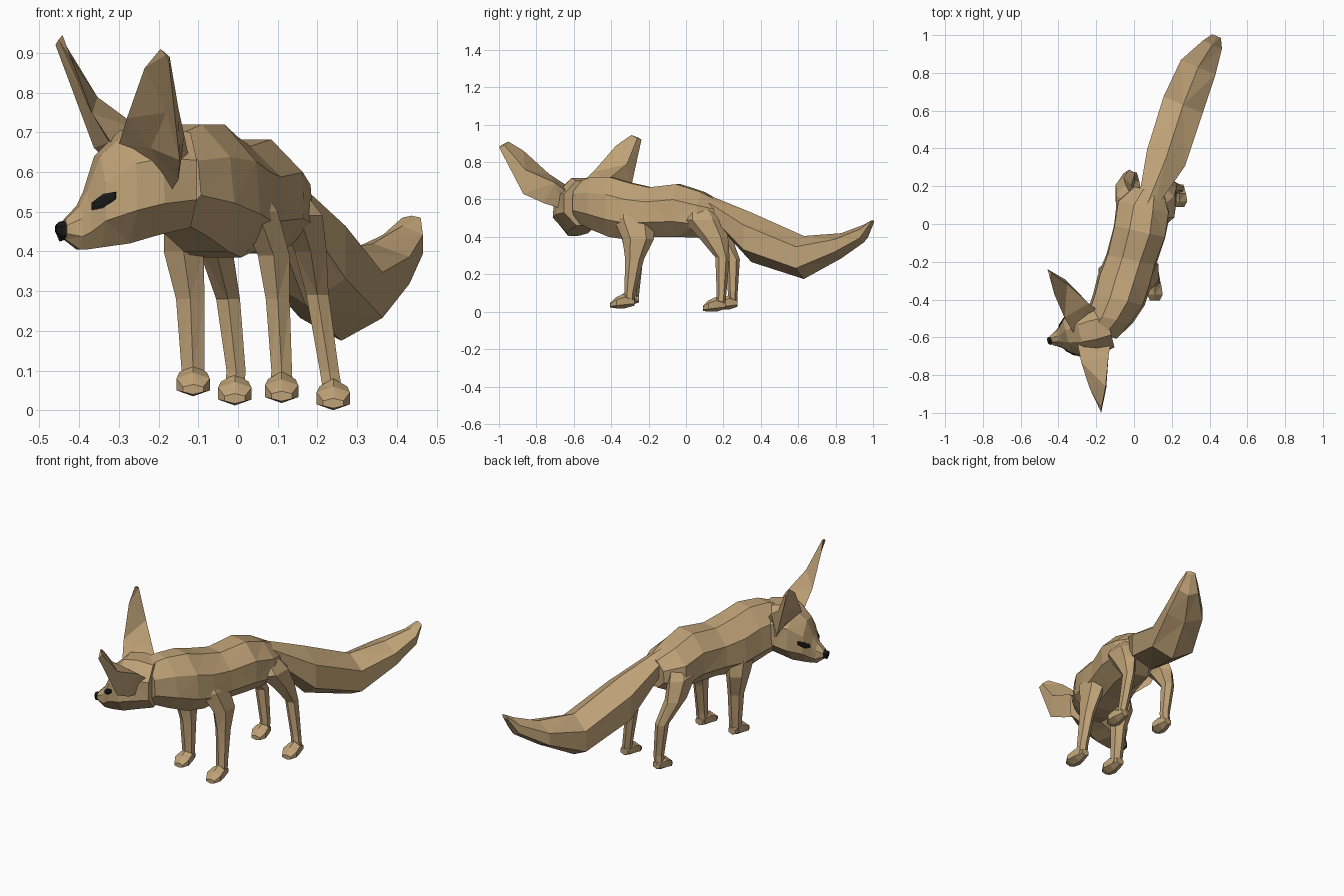
import bpy, bmesh, math
from mathutils import Vector as V

def material(name, col):
    m = bpy.data.materials.new(name)
    m.diffuse_color = (*col, 1)
    return m

TAN = material("tan fur", (.52, .36, .185))
BLACK = material("black", (.01, .01, .01))

def skin(name, rings, mat=TAN):
    """Close a stack of equal-sized point rings into one flat-shaded solid."""
    bm = bmesh.new()
    rows = [[bm.verts.new(p) for p in r] for r in rings]
    n = len(rows[0])
    for a, b in zip(rows, rows[1:]):
        for i in range(n):
            j = (i + 1) % n
            bm.faces.new((a[i], a[j], b[j], b[i]))
    bm.faces.new(rows[0][::-1])
    bm.faces.new(rows[-1])
    bmesh.ops.triangulate(bm, faces=[f for f in bm.faces if len(f.verts) == 4])
    bmesh.ops.recalc_face_normals(bm, faces=bm.faces)
    me = bpy.data.meshes.new(name)
    bm.to_mesh(me)
    bm.free()
    me.materials.append(mat)
    ob = bpy.data.objects.new(name, me)
    bpy.context.collection.objects.link(ob)
    return ob

def ring(c, u, v, n, taper=0):
    """Polygon ring filling half-axes u and v; taper narrows its +v side."""
    k = [2 * math.pi * (i + .5) / n for i in range(n)]
    su = 1 / math.cos(math.pi / n)
    sv = su if n == 8 else 1
    return [V(c) + V(u) * math.cos(a) * su * (1 - taper * max(0, math.sin(a)))
            + V(v) * math.sin(a) * sv for a in k]

def loft(name, secs, across, n=8, mat=TAN):
    """Upright rings: (x, y, z low, z high, half width, optional taper)."""
    rings = [ring((x, y, (lo + hi) / 2), V(across) * w, (0, 0, (hi - lo) / 2), n, *t)
             for x, y, lo, hi, w, *t in secs]
    return skin(name, rings, mat)

# Body and neck
loft("body", [
    (-.19, -.585, .48, .69, .10, .2),
    (-.13, -.50, .44, .72, .125, .25),
    (-.08, -.40, .40, .72, .14, .2),
    (-.05, -.30, .385, .69, .145, .2),
    (-.015, -.19, .40, .665, .135, .15),
    (.03, -.04, .40, .682, .14, .05),
    (.05, .09, .395, .64, .145, .15),
    (.08, .18, .44, .59, .085, .2)], (.97, -.22, 0))

# Tail
loft("tail", [
    (.06, .08, .56, .64, .045),
    (.17, .35, .265, .53, .11),
    (.26, .63, .175, .405, .113),
    (.34, .83, .285, .42, .10),
    (.415, .95, .37, .465, .055),
    (.437, .995, .47, .49, .025)], (.92, -.38, 0), 6)

# Head, turned to one side
O = V((-.17, -.55, 0))
F = V((-.97, -.24, 0)).normalized()
S = V((-F.y, F.x, 0))

def along(rows):
    return [(*(O + F * d).xy, lo, hi, *w) for d, lo, hi, *w in rows]

loft("head", along([
    (-.04, .46, .70, .115),
    (.05, .44, .715, .138, .1),
    (.12, .42, .705, .138, .2),
    (.19, .41, .64, .095, .2),
    (.222, .405, .55, .06, .2),
    (.24, .405, .515, .045, .2),
    (.275, .43, .48, .026)]), S)
loft("nose", along([(.27, .43, .478, .022), (.288, .425, .475, .021),
                    (.297, .445, .468, .012)]), S, 6, BLACK)

# Eyes
for side, label in ((1, "right"), (-1, "left")):
    c = O + F * .192 + S * side * .082 + V((0, 0, .527))
    axis = (F - S * side * .9).normalized()
    out = (S * side + F * .9).normalized()
    slant = axis * .034 - V((0, 0, .014))
    skin(label + "_eye", [ring(c + out * t, slant * k, (0, 0, .018 * k), 6)
                          for t, k in ((-.02, 1), (.006, 1), (.009, .6))], BLACK)

# Ears: one cupped blade, reflected across the head's tilted mid plane
N = V((.285, -.76, -.04)).normalized()
MID = V((-.318, -.62, .91))
EAR = [
    [(-.30, -.63, .67), (-.25, -.64, .62), (-.17, -.66, .55), (-.12, -.61, .62)],
    [(-.28, -.73, .735), (-.22, -.73, .66), (-.15, -.76, .58), (-.135, -.70, .69)],
    [(-.235, -.87, .862), (-.18, -.87, .75), (-.147, -.87, .63), (-.15, -.86, .76)],
    [(-.195, -.95, .91), (-.182, -.98, .895), (-.174, -1.0, .88), (-.172, -.97, .89)]]
right = [[V(p) for p in r] for r in EAR]
skin("right_ear", right)
skin("left_ear", [[p - N * 2 * (p - MID).dot(N) for p in r] for r in right])

# Legs: (x, y, z, half width, half depth) from top to ankle, then the paw
def leg(name, rows, sole, toe, heel, x):
    skin(name, [ring((a, b, c), (w, 0, 0), (0, d, 0), 6) for a, b, c, w, d in rows])
    ln = heel - toe
    loft(name + "_paw", [
        (x, heel, sole + .015, sole + .055, .022),
        (x, heel - ln * .4, sole, sole + .08, .035),
        (x, toe + ln * .25, sole, sole + .06, .042),
        (x, toe, sole + .005, sole + .03, .026)], (1, 0, 0), 6)

leg("front_left_leg", [
    (-.11, -.32, .58, .03, .05), (-.13, -.30, .48, .055, .10),
    (-.137, -.27, .40, .05, .075), (-.12, -.275, .28, .036, .045),
    (-.113, -.28, .10, .029, .03), (-.113, -.285, .06, .03, .03)],
    .035, -.37, -.25, -.113)
leg("front_right_leg", [
    (.02, -.30, .60, .02, .06), (.05, -.28, .50, .05, .11),
    (.09, -.255, .39, .04, .085), (.10, -.275, .28, .03, .05),
    (.11, -.30, .10, .026, .03), (.11, -.305, .05, .028, .03)],
    .018, -.405, -.275, .11)
leg("rear_left_leg", [
    (.0, .07, .60, .02, .05), (-.045, .10, .50, .05, .11),
    (-.055, .17, .40, .042, .075), (-.025, .25, .28, .03, .038),
    (-.005, .25, .10, .024, .026), (-.008, .25, .05, .024, .026)],
    .012, .17, .275, -.008)
leg("rear_right_leg", [
    (.11, .06, .60, .02, .05), (.155, .09, .49, .058, .11),
    (.183, .145, .40, .04, .08), (.20, .195, .29, .028, .038),
    (.23, .19, .10, .024, .026), (.238, .185, .05, .024, .026)],
    .0, .09, .21, .24)
